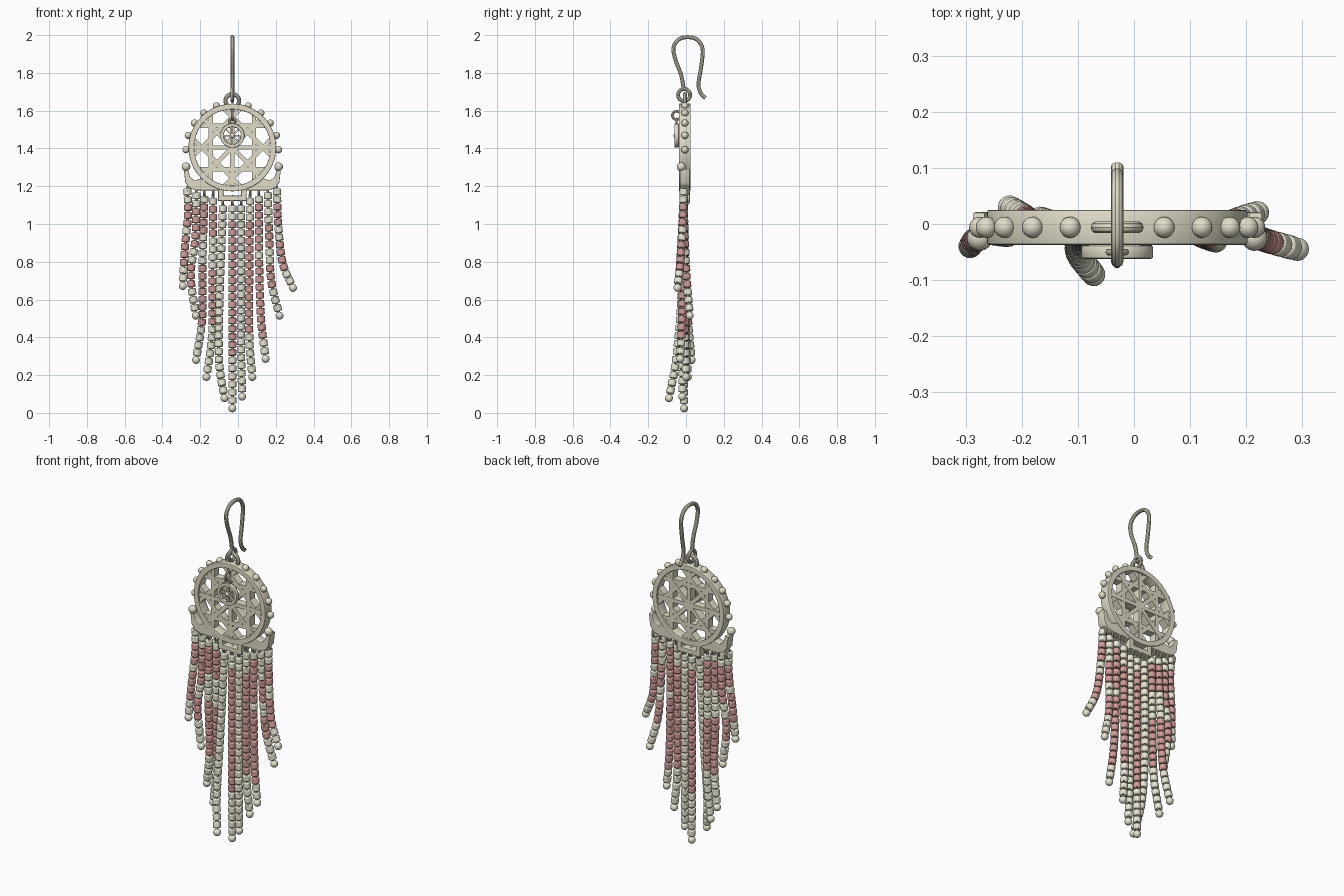
import bpy, bmesh, math
from mathutils import Vector, Matrix

if "Cube" in bpy.data.objects:
    bpy.data.objects.remove(bpy.data.objects["Cube"])

CX, CY, CZ, R = -0.03, -0.006, 1.405, 0.232   # disc centre and radius


def material(name, rgb):
    m = bpy.data.materials.new(name)
    m.diffuse_color = (*rgb, 1)
    m.use_nodes = True
    m.node_tree.nodes["Principled BSDF"].inputs["Base Color"].default_value = m.diffuse_color
    return m


METAL = material("pale_metal", (0.76, 0.72, 0.58))
CREAM = material("cream_bead", (0.80, 0.78, 0.64))
PINK = material("pink_bead", (0.62, 0.33, 0.31))


def mesh_object(name, bm, mats=(METAL,), bevel=0):
    me = bpy.data.meshes.new(name)
    bm.to_mesh(me)
    bm.free()
    ob = bpy.data.objects.new(name, me)
    bpy.context.collection.objects.link(ob)
    for m in mats:
        me.materials.append(m)
    if bevel:
        b = ob.modifiers.new("soft_edges", 'BEVEL')
        b.width, b.segments, b.limit_method = bevel, 2, 'ANGLE'
        b.angle_limit = math.radians(40)
    return ob


def curve_object(name, splines, dims='3D', cyclic=False, **props):
    cu = bpy.data.curves.new(name, 'CURVE')
    cu.dimensions = dims
    for pts in splines:
        s = cu.splines.new('POLY')
        s.points.add(len(pts) - 1)
        for p, co in zip(s.points, pts):
            p.co = (*co, 0, 1) if len(co) == 2 else (*co, 1)
        s.use_cyclic_u = cyclic
    for k, v in props.items():
        setattr(cu, k, v)
    ob = bpy.data.objects.new(name, cu)
    cu.materials.append(METAL)
    bpy.context.collection.objects.link(ob)
    return ob


def plate(name, outlines, y, half):
    # Flat x-z shape (later outlines are holes) given thickness along y
    ob = curve_object(name, outlines, '2D', True, fill_mode='BOTH',
                      extrude=half - 0.004, bevel_depth=0.004, bevel_resolution=1,
                      offset=-0.004)
    ob.rotation_euler.x = math.pi / 2
    ob.location = (CX, y, 0)
    return ob


def circle(r, z, n=64):
    return [(r * math.cos(2 * math.pi * i / n), z + r * math.sin(2 * math.pi * i / n)) for i in range(n)]


def ring(name, loc, major, minor, side=False):
    rot = (0, math.pi / 2, 0) if side else (math.pi / 2, 0, 0)
    bpy.ops.mesh.primitive_torus_add(location=loc, rotation=rot, major_radius=major, minor_radius=minor,
                                     major_segments=28, minor_segments=10)
    bpy.context.object.name = name
    bpy.context.object.data.materials.append(METAL)


def smooth_path(pts, n=12):
    # Catmull-Rom samples through the points
    p = [Vector(q) for q in pts]
    p = [2 * p[0] - p[1]] + p + [2 * p[-1] - p[-2]]
    out = []
    for i in range(1, len(p) - 2):
        a, b, c, d = p[i - 1:i + 3]
        for k in range(n):
            t = k / n
            out.append(0.5 * (2 * b + (c - a) * t + (2 * a - 5 * b + 4 * c - d) * t * t
                              + (3 * b - a - 3 * c + d) * t ** 3))
    return out + [p[-2]]


def bar(bm, a, b, width, y, depth):
    # Straight box between two x-z points
    a, b = Vector((a[0], 0, a[1])), Vector((b[0], 0, b[1]))
    d = b - a
    mid = (a + b) / 2 + Vector((0, y, 0))
    bmesh.ops.create_cube(bm, size=1, matrix=Matrix.Translation(mid)
                          @ Matrix.Rotation(-math.atan2(d.z, d.x), 4, 'Y')
                          @ Matrix.Diagonal((d.length, depth, width, 1)))


def spoke_wheel(bm, z, r, width, y, depth, chord=None):
    for k in range(4):
        a = k * math.pi / 4
        c, s = math.cos(a), math.sin(a)
        bar(bm, (CX - r * c, z - r * s), (CX + r * c, z + r * s), width, y, depth - k * 0.0004)
    if chord:
        h = math.sqrt(r * r - chord * chord)
        for k in range(8):
            a = k * math.pi / 4
            c, s = math.cos(a), math.sin(a)
            bar(bm, (CX + chord * c - h * s, z + chord * s + h * c),
                (CX + chord * c + h * s, z + chord * s - h * c), width, y, depth - 0.002 - k * 0.0004)


# Ear hook
hook = [(-.012, 1.715), (-.026, 1.79), (-.056, 1.87), (-.066, 1.935), (-.037, 1.978), (.012, 1.989),
        (.06, 1.975), (.088, 1.925), (.08, 1.83), (.066, 1.74), (.08, 1.69), (.103, 1.667)]
curve_object("ear_hook", [smooth_path([(CX, y, z) for y, z in hook], 6)], bevel_depth=0.011,
             bevel_resolution=3, use_fill_caps=True)
ring("hook_eye", (CX, -0.01, 1.683), 0.032, 0.010, True)
ring("disc_eye", (CX, -0.006, 1.652), 0.036, 0.011)

# Openwork disc
plate("disc_rim", [circle(R, CZ), circle(R - 0.03, CZ)], CY, 0.031)
bm = bmesh.new()
spoke_wheel(bm, CZ, R - 0.015, 0.023, CY, 0.048, 0.115)
mesh_object("disc_lattice", bm)

# Crescent base with slotted tab
side = [(.075, 1.122), (.075, 1.178), (.19, 1.178), (.228, 1.19), (.249, 1.22), (.257, 1.29),
        (.236, 1.29), (.224, 1.25), (.2, 1.23), (.16, 1.243)]
arc = [(0.215 * math.sin(math.radians(a)), CZ - 0.215 * math.cos(math.radians(a))) for a in range(42, -43, -6)]
outline = side + arc + [(-x, z) for x, z in reversed(side)]
slot = [(-.047, 1.15), (.047, 1.15), (.047, 1.183), (-.047, 1.183)]
plate("crescent_base", [outline, slot], CY, 0.027)

# Rim granules and crescent tip balls
bm = bmesh.new()
for s in (-1, 1):
    for deg in (20, 38, 55, 72, 90):
        a = math.radians(deg)
        bmesh.ops.create_uvsphere(bm, u_segments=16, v_segments=10, radius=0.019, matrix=Matrix.Translation(
            (CX + s * 0.245 * math.sin(a), CY, CZ - 0.012 + 0.247 * math.cos(a))))
    bmesh.ops.create_uvsphere(bm, u_segments=16, v_segments=10, radius=0.023,
                              matrix=Matrix.Translation((CX + s * 0.245, -0.025, 1.303)))
mesh_object("rim_granules", bm)

# Small hanging wheel charm on the front
plate("charm_rim", [circle(.064, 1.468, 40), circle(.046, 1.468, 40)], -0.05, 0.012)
bm = bmesh.new()
spoke_wheel(bm, 1.468, 0.052, 0.008, -0.05, 0.014)
bmesh.ops.create_uvsphere(bm, u_segments=14, v_segments=8, radius=0.014,
                          matrix=Matrix.Translation((CX, -0.052, 1.468)))
mesh_object("charm_spokes", bm)
ring("charm_eye", (CX, -0.05, 1.542), 0.015, 0.006)
ring("charm_link", (CX, -0.05, 1.575), 0.022, 0.007, True)

# Bead strands: (x, z) path points, end y, pink z ranges
strands = [
    ([(-.268, 1.17), (-.264, 1.06), (-.282, .86), (-.292, .672)], -.04, [(1.1, .99), (.93, .76)]),
    ([(-.220, 1.15), (-.226, .92), (-.25, .73), (-.224, .515)], -.02, [(1.1, .88), (.8, .66)]),
    ([(-.178, 1.13), (-.188, .8), (-.19, .5), (-.222, .28)], .03, [(1.1, .93), (.78, .45)]),
    ([(-.132, 1.12), (-.134, .75), (-.137, .42), (-.167, .19)], .01, [(1.1, .93), (.74, .45)]),
    ([(-.080, 1.08), (-.098, .6), (-.1, .28), (-.072, .078)], -.09, []),
    ([(CX, 1.08), (CX, .7), (CX, .35), (CX, .024)], -.01, [(1.02, .3)]),
    ([(.016, 1.08), (.017, .7), (.016, .35), (.022, .086)], -.02, []),
    ([(.064, 1.12), (.06, .75), (.06, .4), (.076, .19)], .0, [(1.0, .42)]),
    ([(.111, 1.13), (.112, .8), (.122, .5), (.146, .286)], -.03, [(1.1, .85), (.8, .4)]),
    ([(.158, 1.15), (.166, .92), (.176, .7), (.22, .515)], .02, [(.98, .86), (.78, .64)]),
    ([(.206, 1.17), (.213, 1.0), (.235, .8), (.291, .662)], -.045, [(1.1, .98), (.9, .74)]),
]
for n, (pts, end_y, pinks) in enumerate(strands, 1):
    total = len(pts) - 1
    path = smooth_path([(x, -0.012 + (end_y + 0.012) * (i / total) ** 1.6, z) for i, (x, z) in enumerate(pts)])
    # Hanging ring and thread
    top_z = 1.125 if 5 <= n <= 7 else 1.175
    ring(f"strand_ring_{n}", (path[0].x, -0.006, top_z), 0.021, 0.007, True)
    curve_object(f"strand_thread_{n}", [[Vector((path[0].x, -0.008, top_z - 0.02))] + path],
                 bevel_depth=0.008, bevel_resolution=2)
    # Beads spaced evenly along the path
    lengths = [0.0]
    for a, b in zip(path, path[1:]):
        lengths.append(lengths[-1] + (b - a).length)
    count = round(lengths[-1] / 0.0415)
    bm = bmesh.new()
    for k in range(count + 1):
        d = lengths[-1] * k / count
        i = max(j for j in range(len(path) - 1) if lengths[j] <= d)
        seg = path[i + 1] - path[i]
        pos = path[i] + seg * ((d - lengths[i]) / seg.length)
        mat = Matrix.Translation(pos) @ seg.to_track_quat('Z', 'Y').to_matrix().to_4x4()
        if k == count:
            new = bmesh.ops.create_uvsphere(bm, u_segments=16, v_segments=10, radius=0.021, matrix=mat)
        else:
            new = bmesh.ops.create_cone(bm, cap_ends=True, segments=16, radius1=0.0215, radius2=0.0215,
                                        depth=0.035, matrix=mat)
        if any(lo <= pos.z <= hi for hi, lo in pinks):
            for f in {f for v in new["verts"] for f in v.link_faces}:
                f.material_index = 1
    mesh_object(f"bead_strand_{n}", bm, (CREAM, PINK), 0.005)

# Convert curves and smooth
bpy.ops.object.select_all(action='DESELECT')
for ob in bpy.context.scene.objects:
    if ob.type == 'CURVE':
        ob.select_set(True)
        bpy.context.view_layer.objects.active = ob
bpy.ops.object.convert(target='MESH')
bpy.ops.object.select_all(action='SELECT')
bpy.ops.object.shade_smooth_by_angle(angle=math.radians(35))
